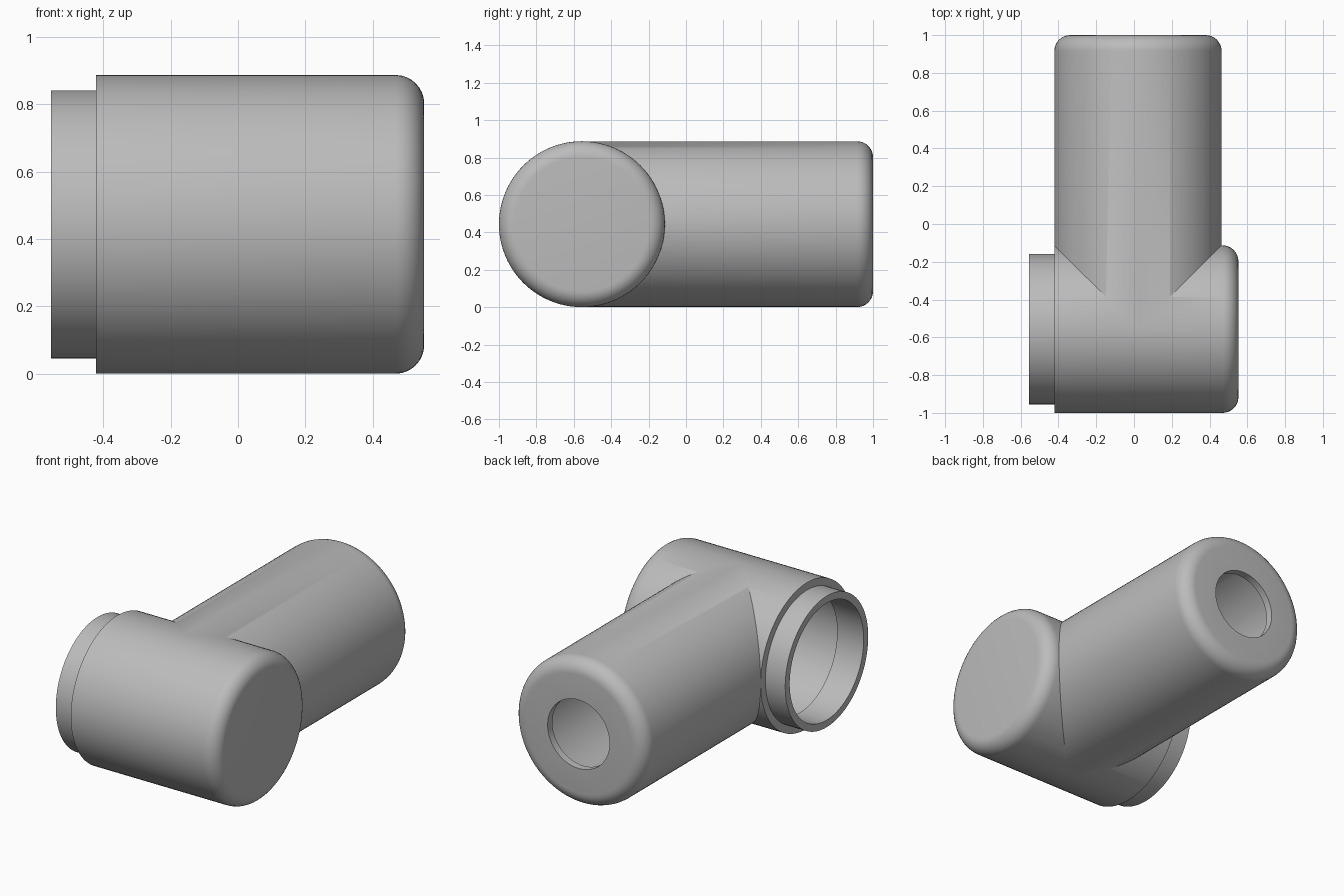
import bpy, bmesh, math
from mathutils import Matrix

cube = bpy.data.objects.get("Cube")
if cube:
    bpy.data.objects.remove(cube, do_unlink=True)

R = 0.4435          # outer radius of both pipes
WALL = 0.045        # shell thickness
FILLET = 0.085      # rounded end caps
AXIS_Y = -1 + R     # body centre line
SHAFT_X = 0.021     # shaft centre line
SEGMENTS = 96

grey = bpy.data.materials.new("plain grey")
grey.use_nodes = True
grey.diffuse_color = (0.5, 0.5, 0.5, 1)
grey.node_tree.nodes["Principled BSDF"].inputs["Base Color"].default_value = (0.5, 0.5, 0.5, 1)


def rounded_end(end, radius, fillet, steps=8):
    """Profile points (radius, height) from the wall round to the end face."""
    angles = [math.pi / 2 * i / steps for i in range(steps + 1)]
    return [(radius - fillet + fillet * math.cos(a),
             end - fillet + fillet * math.sin(a)) for a in angles]


def lathe(name, profile, matrix):
    """Solid of revolution about local z, closed on the axis at both ends."""
    bm = bmesh.new()
    rings = []
    for radius, height in profile:
        rings.append([bm.verts.new((radius * math.cos(2 * math.pi * i / SEGMENTS),
                                    radius * math.sin(2 * math.pi * i / SEGMENTS),
                                    height)) for i in range(SEGMENTS)])
    for low, high in zip(rings, rings[1:]):
        for i in range(SEGMENTS):
            j = (i + 1) % SEGMENTS
            bm.faces.new((low[i], low[j], high[j], high[i]))
    bm.faces.new(rings[0][::-1])
    bm.faces.new(rings[-1])
    bm.transform(matrix)
    bmesh.ops.recalc_face_normals(bm, faces=bm.faces)
    mesh = bpy.data.meshes.new(name)
    bm.to_mesh(mesh)
    bm.free()
    mesh.materials.append(grey)
    obj = bpy.data.objects.new(name, mesh)
    bpy.context.collection.objects.link(obj)
    return obj


def combine(target, tool, operation):
    """Apply a boolean and discard the tool."""
    mod = target.modifiers.new(operation.lower(), 'BOOLEAN')
    mod.operation = operation
    mod.solver = 'EXACT'
    mod.object = tool
    graph = bpy.context.evaluated_depsgraph_get()
    mesh = bpy.data.meshes.new_from_object(target.evaluated_get(graph))
    target.modifiers.clear()
    target.data = mesh
    bpy.data.objects.remove(tool, do_unlink=True)


along_x = Matrix.Translation((0, AXIS_Y, R)) @ Matrix.Rotation(math.pi / 2, 4, 'Y')
along_y = Matrix.Translation((SHAFT_X, 0, R)) @ Matrix.Rotation(-math.pi / 2, 4, 'X')

# Outer shell: body with stepped spigot, and the shaft joining it
tee = lathe("pipe_tee", [(0.398, -0.555), (0.398, -0.422), (R, -0.422)]
            + rounded_end(0.553, R, FILLET), along_x)
shaft = lathe("shaft", [(R - 0.0005, AXIS_Y + 0.005)]
              + rounded_end(1.0, R - 0.0005, FILLET), along_y)
combine(tee, shaft, 'UNION')

# Hollow inside: narrower bore through the spigot, wide chambers behind
inner = R - WALL
body_bore = lathe("body_bore", [(0.355, -0.7), (0.355, -0.377), (inner, -0.377)]
                  + rounded_end(0.553 - WALL, inner, FILLET - WALL), along_x)
combine(tee, body_bore, 'DIFFERENCE')
shaft_bore = lathe("shaft_bore", [(inner - 0.001, AXIS_Y + 0.005)]
                   + rounded_end(1 - WALL, inner - 0.001, FILLET - WALL), along_y)
combine(tee, shaft_bore, 'DIFFERENCE')

# Round hole through the shaft end
end_hole = lathe("end_hole", [(0.208, 0.5), (0.208, 1.2)], along_y)
combine(tee, end_hole, 'DIFFERENCE')

# Smooth curves with crisp rims
bpy.ops.object.select_all(action='DESELECT')
tee.select_set(True)
bpy.context.view_layer.objects.active = tee
bpy.ops.object.shade_smooth_by_angle(angle=math.radians(30))
